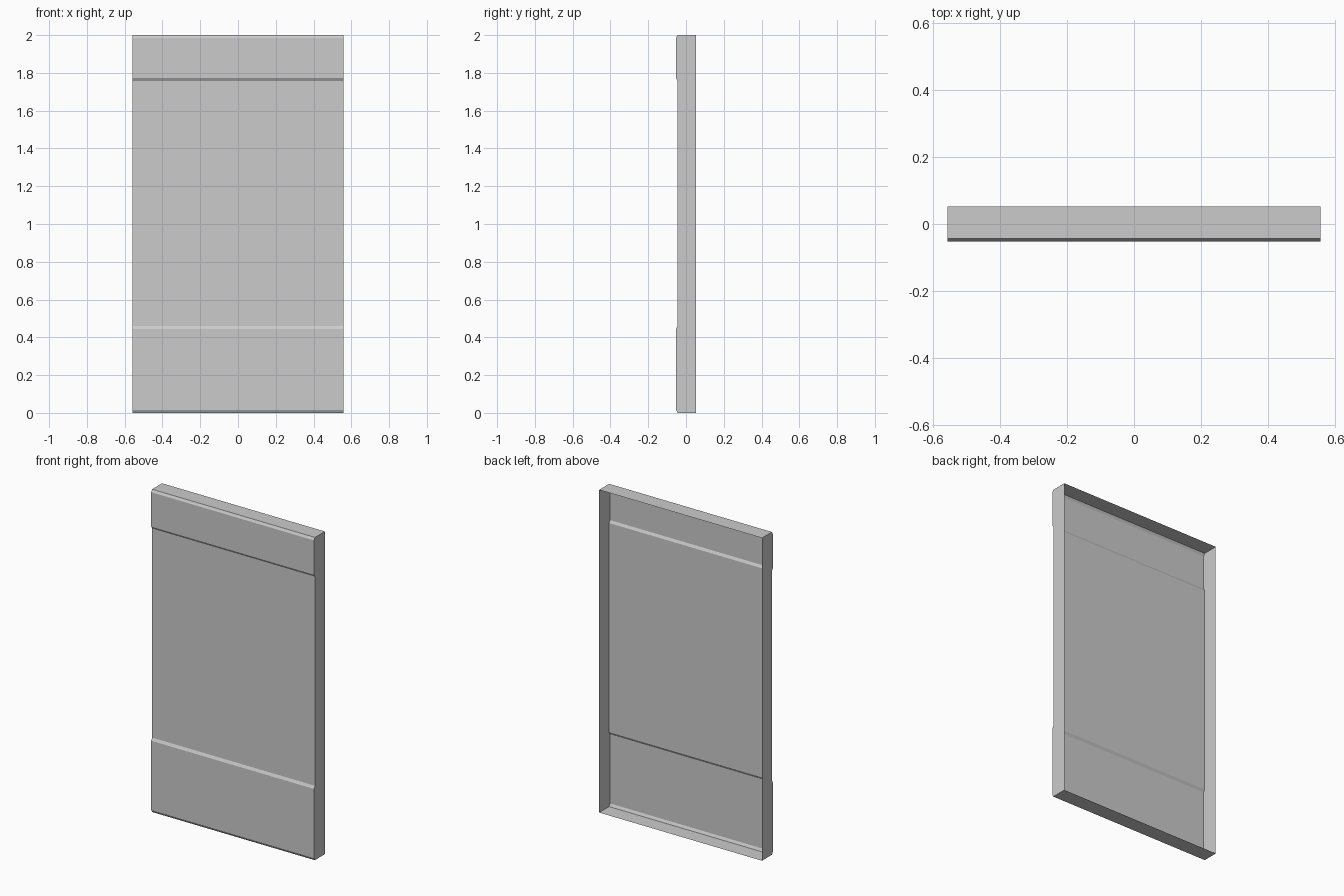
import bpy
import bmesh

if "Cube" in bpy.data.objects:
    bpy.data.objects.remove(bpy.data.objects["Cube"])

HALF_W = 0.558              # half width in x
BACK = 0.053                # open back edge
FACE, RECESS = -0.053, -0.044   # raised bands and recessed middle

# Side profile (y, z), running from the bottom back edge round the front to the top back edge
profile = [
    (BACK, 0.0), (RECESS, 0.0),
    (FACE, 0.016), (FACE, 0.445),        # lower raised band
    (RECESS, 0.461), (RECESS, 1.757),    # recessed middle
    (FACE, 1.772), (FACE, 1.985),        # upper raised band
    (RECESS, 2.0), (BACK, 2.0),
]

bm = bmesh.new()
left = [bm.verts.new((-HALF_W, y, z)) for y, z in profile]
right = [bm.verts.new((HALF_W, y, z)) for y, z in profile]

# Front, top and bottom skin; the back stays open
for i in range(len(profile) - 1):
    bm.faces.new((left[i], right[i], right[i + 1], left[i + 1]))

# Side walls
bm.faces.new(left)
bm.faces.new(right[::-1])

# Consistent outward normals, judged from the front skin
bmesh.ops.recalc_face_normals(bm, faces=bm.faces)
bm.normal_update()
bm.faces.ensure_lookup_table()
if bm.faces[4].normal.y > 0:
    bmesh.ops.reverse_faces(bm, faces=bm.faces)

mesh = bpy.data.meshes.new("wall_panel")
bm.to_mesh(mesh)
bm.free()
panel = bpy.data.objects.new("wall_panel", mesh)
bpy.context.collection.objects.link(panel)
